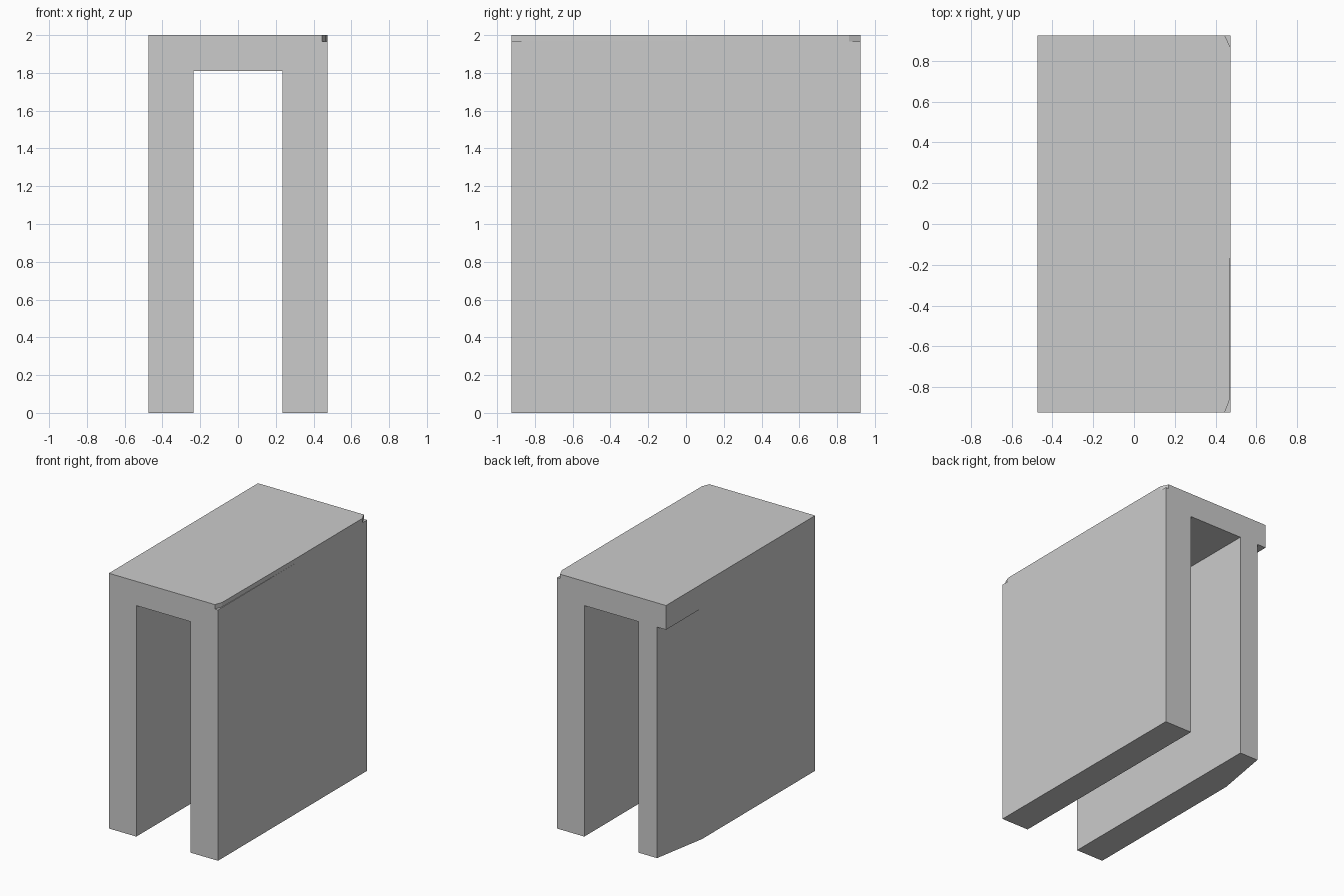
import bpy, bmesh
from mathutils import Vector

if "Cube" in bpy.data.objects:
    bpy.data.objects.remove(bpy.data.objects["Cube"])

X, Y, INNER, UNDER = 0.473, 0.923, 0.235, 1.81


def prism(name, outline, direction):
    """Extrude a closed outline of 3D points along a direction."""
    bm = bmesh.new()
    face = bm.faces.new([bm.verts.new(p) for p in outline])
    new = bmesh.ops.extrude_face_region(bm, geom=[face])["geom"]
    verts = [g for g in new if isinstance(g, bmesh.types.BMVert)]
    bmesh.ops.translate(bm, verts=verts, vec=Vector(direction))
    bmesh.ops.recalc_face_normals(bm, faces=bm.faces)
    mesh = bpy.data.meshes.new(name)
    bm.to_mesh(mesh)
    bm.free()
    obj = bpy.data.objects.new(name, mesh)
    bpy.context.collection.objects.link(obj)
    return obj


def cut(target, cutter):
    mod = target.modifiers.new(cutter.name, 'BOOLEAN')
    mod.operation = 'DIFFERENCE'
    mod.solver = 'EXACT'
    mod.object = cutter
    bpy.context.view_layer.objects.active = target
    bpy.ops.object.modifier_apply(modifier=mod.name)
    bpy.data.objects.remove(cutter)


# Body: upside-down U channel running front to back
profile = [(-X, 0), (-INNER, 0), (-INNER, UNDER), (INNER, UNDER),
           (INNER, 0), (X, 0), (X, 2), (-X, 2)]
body = prism("channel_block", [(x, -Y, z) for x, z in profile], (0, 2 * Y, 0))

# Thin step along the right top edge, with clipped corners at both ends
step = [(0.445, -1), (0.445, -Y), (0.467, -0.865), (0.474, 0.2),
        (0.474, 0.862), (0.445, Y), (0.445, 1), (0.6, 1), (0.6, -1)]
cut(body, prism("top_edge_step", [(x, y, 1.965) for x, y in step], (0, 0, 0.1)))

# Long slanted cut on the back outer corner of the left leg, under the top
slant = [(-X, 0.478), (-0.395, Y), (-0.382, 1), (-0.6, 1), (-0.6, 0.478)]
cut(body, prism("left_leg_slant", [(x, y, -0.1) for x, y in slant],
                (0, 0, UNDER + 0.1)))
